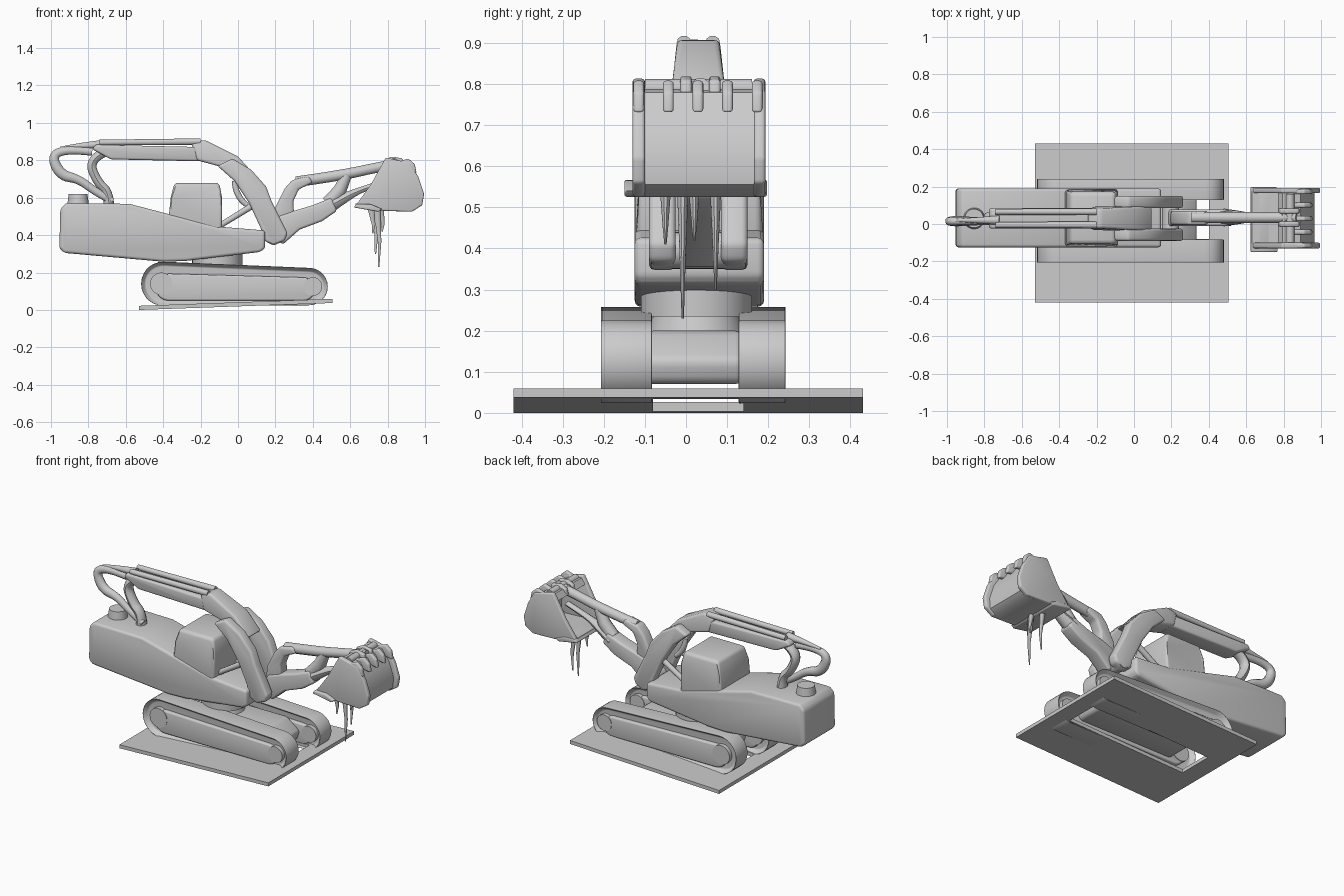
import bpy, bmesh, math
from mathutils import Vector


def finish(name, bm):
    bmesh.ops.recalc_face_normals(bm, faces=bm.faces)
    me = bpy.data.meshes.new(name)
    bm.to_mesh(me)
    bm.free()
    ob = bpy.data.objects.new(name, me)
    bpy.context.collection.objects.link(ob)
    return ob


def prism(name, pts, y0, y1, bevel=0.0, taper=None, recess=None):
    """Side profile (x, z) extruded from y0 to y1."""
    bm = bmesh.new()
    a = [bm.verts.new((x, y0, z)) for x, z in pts]
    b = [bm.verts.new((x, y1, z)) for x, z in pts]
    caps = [bm.faces.new(a), bm.faces.new(b[::-1])]
    n = len(pts)
    for i in range(n):
        bm.faces.new((a[i], b[i], b[(i + 1) % n], a[(i + 1) % n]))
    bmesh.ops.recalc_face_normals(bm, faces=bm.faces)
    if taper:                      # narrow everything above a height
        zt, k = taper
        for v in bm.verts:
            if v.co.z > zt:
                m = (y0 + y1) / 2
                v.co.y = m + (v.co.y - m) * k
    if recess:
        bmesh.ops.inset_individual(bm, faces=caps, thickness=recess[0], depth=-recess[1])
    if bevel:
        es = [e for e in bm.edges if e.calc_face_angle(0) > 0.4]
        bmesh.ops.bevel(bm, geom=es, offset=bevel, segments=3, profile=0.5,
                        affect='EDGES', clamp_overlap=True)
    return finish(name, bm)


def rod(name, pts, y=0.03, ys=1.0, smooth=True):
    """Tapered round bar through (x, z, radius) points; ys stretches it in y."""
    cu = bpy.data.curves.new(name, 'CURVE')
    cu.dimensions = '3D'
    cu.bevel_depth = 1.0
    cu.bevel_resolution = 3
    cu.use_fill_caps = True
    cu.resolution_u = 6
    sp = cu.splines.new('NURBS' if smooth and len(pts) > 2 else 'POLY')
    sp.points.add(len(pts) - 1)
    for p, (x, z, r) in zip(sp.points, pts):
        p.co = (x, 0, z, 1)
        p.radius = r
    if sp.type == 'NURBS':
        sp.order_u = 3
        sp.use_endpoint_u = True
    tmp = bpy.data.objects.new("tmp", cu)
    bpy.context.collection.objects.link(tmp)
    me = bpy.data.meshes.new_from_object(tmp.evaluated_get(bpy.context.evaluated_depsgraph_get()))
    bpy.data.objects.remove(tmp)
    me.name = name
    for v in me.vertices:
        v.co.y = v.co.y * ys + y
    ob = bpy.data.objects.new(name, me)
    bpy.context.collection.objects.link(ob)
    return ob


def cyl(name, c, r, h, axis='Z', n=32, r2=None):
    bm = bmesh.new()
    bmesh.ops.create_cone(bm, cap_ends=True, segments=n, radius1=r,
                          radius2=r if r2 is None else r2, depth=h)
    for v in bm.verts:
        if axis == 'Y':
            v.co = Vector((v.co.x, v.co.z, v.co.y))
        v.co += Vector(c)
    return finish(name, bm)


def capsule(c0, r0, c1, r1, n=14):
    pts = []
    for c, r, s in ((c0, r0, 90), (c1, r1, 270)):
        for i in range(n + 1):
            t = math.radians(s + 180 * i / n)
            pts.append((c[0] + r * math.cos(t), c[1] + r * math.sin(t)))
    return pts


# ground plate, slightly tilted, open between the tracks
bm = bmesh.new()
xs, ys = (-0.53, -0.42, 0.40, 0.505), (-0.42, -0.08, 0.14, 0.43)
g = [[bm.verts.new((x, y, 0.037 * (x + 0.53) / 1.03)) for y in ys] for x in xs]
for i in range(3):
    for j in range(3):
        if (i, j) != (1, 1):
            bm.faces.new((g[i][j], g[i + 1][j], g[i + 1][j + 1], g[i][j + 1]))
ext = bmesh.ops.extrude_face_region(bm, geom=bm.faces[:])
for v in ext['geom']:
    if isinstance(v, bmesh.types.BMVert):
        v.co.z += 0.022
finish("ground_plate", bm)

# tracks: belt with recessed sides, side frame, hubs
for side, y0, y1 in (("front", -0.21, -0.08), ("back", 0.125, 0.245)):
    prism(side + "_track", capsule((-0.40, 0.14), 0.118, (0.38, 0.125), 0.1),
          y0, y1, 0.006, recess=(0.02, 0.03))
    prism(side + "_track_frame", capsule((-0.37, 0.122), 0.072, (0.35, 0.112), 0.062),
          y0 + 0.008, y1 - 0.008, 0.01)
    for x, z, r in ((-0.41, 0.14, 0.06), (0.40, 0.125, 0.05)):
        cyl(side + "_track_hub", (x, (y0 + y1) / 2, z), r, y1 - y0 - 0.01, 'Y', 24)

# underframe and turntable
prism("underframe", [(-0.34, 0.07), (0.32, 0.07), (0.34, 0.13), (0.25, 0.2), (-0.28, 0.2), (-0.36, 0.13)],
      -0.1, 0.14, 0.02)
cyl("turntable_base", (-0.11, 0.025, 0.215), 0.12, 0.05, r2=0.105)
cyl("turntable_ring", (-0.11, 0.025, 0.275), 0.135, 0.08)

# upper body
prism("body", [(-0.955, 0.33), (-0.93, 0.305), (-0.4, 0.258), (-0.28, 0.262), (0.12, 0.31),
               (0.145, 0.33), (0.145, 0.425), (-0.1, 0.445), (-0.38, 0.515), (-0.58, 0.567),
               (-0.92, 0.572), (-0.95, 0.54)], -0.125, 0.19, 0.018)
prism("cab", [(-0.375, 0.45), (-0.36, 0.60), (-0.34, 0.68), (-0.1, 0.68), (-0.085, 0.60), (-0.085, 0.42)],
      -0.122, 0.187, 0.02, taper=(0.62, 0.88))
cyl("exhaust_cap", (-0.855, 0.03, 0.59), 0.058, 0.06, r2=0.05)

# boom: forked legs, bend, horizontal beam with cylinder on top
leg = [(0.14, 0.37), (0.19, 0.345), (0.25, 0.37), (0.265, 0.41), (0.18, 0.58), (0.15, 0.66),
       (0.07, 0.75), (-0.03, 0.81), (-0.11, 0.77), (-0.02, 0.69), (0.06, 0.57), (0.12, 0.44)]
prism("boom_front_leg", leg, -0.09, -0.025, 0.014)
prism("boom_back_leg", leg, 0.085, 0.15, 0.014)
prism("boom_bend", [(-0.22, 0.80), (-0.09, 0.765), (0.0, 0.70), (0.10, 0.71), (0.0, 0.82), (-0.18, 0.91),
                    (-0.25, 0.89)], -0.035, 0.095, 0.015, taper=(0.86, 0.8))
prism("boom_beam", [(-0.68, 0.805), (-0.2, 0.795), (-0.16, 0.87), (-0.7, 0.882), (-0.76, 0.885), (-0.78, 0.86)],
      -0.025, 0.085, 0.012)
for y in (-0.005, 0.065):
    rod("beam_cylinder", [(-0.74, 0.895, 0.016), (-0.2, 0.9, 0.018)], y)
rod("beam_tip", [(-0.95, 0.865, 0.008), (-0.85, 0.88, 0.015), (-0.72, 0.885, 0.025)], 0.02)
cyl("boom_pin", (0.195, 0.03, 0.395), 0.045, 0.23, 'Y', 24)
for y in (-0.055, 0.115):
    rod("boom_lift_cylinder", [(-0.09, 0.455, 0.016), (0.09, 0.565, 0.018)], y)
rod("boom_hose", [(-0.02, 0.69, 0.014), (-0.01, 0.6, 0.02), (0.05, 0.56, 0.014)], 0.03)

# rear link loop
rod("rear_link_outer", [(-0.78, 0.845, 0.022), (-0.90, 0.86, 0.022), (-1.0, 0.83, 0.026), (-0.95, 0.72, 0.032),
                        (-0.85, 0.70, 0.024), (-0.76, 0.63, 0.022), (-0.67, 0.58, 0.02)], 0.015, 0.9)
rod("rear_link_inner", [(-0.72, 0.84, 0.026), (-0.80, 0.80, 0.026), (-0.75, 0.68, 0.026),
                        (-0.69, 0.63, 0.026), (-0.69, 0.55, 0.03)], 0.03, 1.3)

# stick: solid root, struts around the opening, two long bars
prism("stick_root", [(0.17, 0.40), (0.24, 0.35), (0.33, 0.43), (0.45, 0.475), (0.53, 0.53), (0.50, 0.60),
                     (0.40, 0.56), (0.30, 0.53), (0.21, 0.50)], -0.012, 0.078, 0.014)
prism("stick_back_strut", [(0.19, 0.45), (0.20, 0.55), (0.25, 0.65), (0.29, 0.695), (0.38, 0.715), (0.40, 0.68),
                           (0.325, 0.645), (0.295, 0.58), (0.30, 0.51)], -0.005, 0.07, 0.014)
rod("stick_upper_bar", [(0.31, 0.685, 0.03), (0.45, 0.705, 0.03), (0.60, 0.73, 0.03), (0.72, 0.757, 0.028),
                        (0.87, 0.785, 0.03)], 0.035)
rod("stick_lower_bar", [(0.48, 0.55, 0.04), (0.56, 0.595, 0.03), (0.64, 0.635, 0.018), (0.71, 0.66, 0.016),
                        (0.80, 0.69, 0.016)], 0.035, 1.2)
rod("stick_front_strut", [(0.48, 0.57, 0.038), (0.545, 0.64, 0.038), (0.58, 0.72, 0.03)], 0.035, smooth=False)

# bucket: shell with its mouth towards the machine, between side plates
outer = [(0.77, 0.765), (0.795, 0.80), (0.89, 0.78), (0.935, 0.71), (0.965, 0.62), (0.96, 0.555), (0.92, 0.525),
         (0.78, 0.53), (0.625, 0.552)]
inner = [(0.63, 0.57), (0.78, 0.555), (0.91, 0.55), (0.935, 0.57), (0.935, 0.62), (0.91, 0.69), (0.87, 0.75),
         (0.805, 0.77)]
prism("bucket_shell", outer + inner, -0.105, 0.175)
plate = [(0.625, 0.552), (0.71, 0.67), (0.79, 0.815), (0.92, 0.785), (0.965, 0.71), (0.995, 0.62), (0.985, 0.56),
         (0.93, 0.525), (0.78, 0.53)]
prism("bucket_front_plate", plate, -0.13, -0.1, 0.008)
prism("bucket_back_plate", plate, 0.165, 0.193, 0.008)
prism("bucket_lip", [(0.62, 0.548), (0.75, 0.525), (0.77, 0.54), (0.71, 0.565), (0.63, 0.567)], -0.15, 0.197, 0.006)

# bucket teeth and mounting ears
for i in range(5):
    y = -0.115 + i * 0.072
    prism("bucket_tooth", [(0.84, 0.785), (0.91, 0.81), (0.945, 0.78), (0.955, 0.73), (0.90, 0.74)],
          y - 0.013, y + 0.013, 0.008)
for y in (0.0, 0.07):
    prism("bucket_ear", [(0.77, 0.76), (0.78, 0.80), (0.82, 0.82), (0.88, 0.81), (0.89, 0.76)],
          y - 0.014, y + 0.014, 0.008)
cyl("bucket_pin", (0.835, 0.03, 0.79), 0.022, 0.26, 'Y', 20)

# drips hanging from the bucket
for x, y, zb in ((0.752, -0.008, 0.23), (0.735, 0.072, 0.30), (0.77, 0.02, 0.42), (0.72, -0.05, 0.41)):
    rod("bucket_drip", [(x, zb, 0.004), (x + 0.005, (zb + 0.5) / 2, 0.01), (x - 0.01, 0.55, 0.02)], y, 0.7, False)

# smooth shading with sharp edges kept
bpy.ops.object.select_all(action='DESELECT')
for ob in bpy.context.collection.objects:
    ob.select_set(True)
    bpy.context.view_layer.objects.active = ob
bpy.ops.object.shade_smooth_by_angle(angle=math.radians(40))
